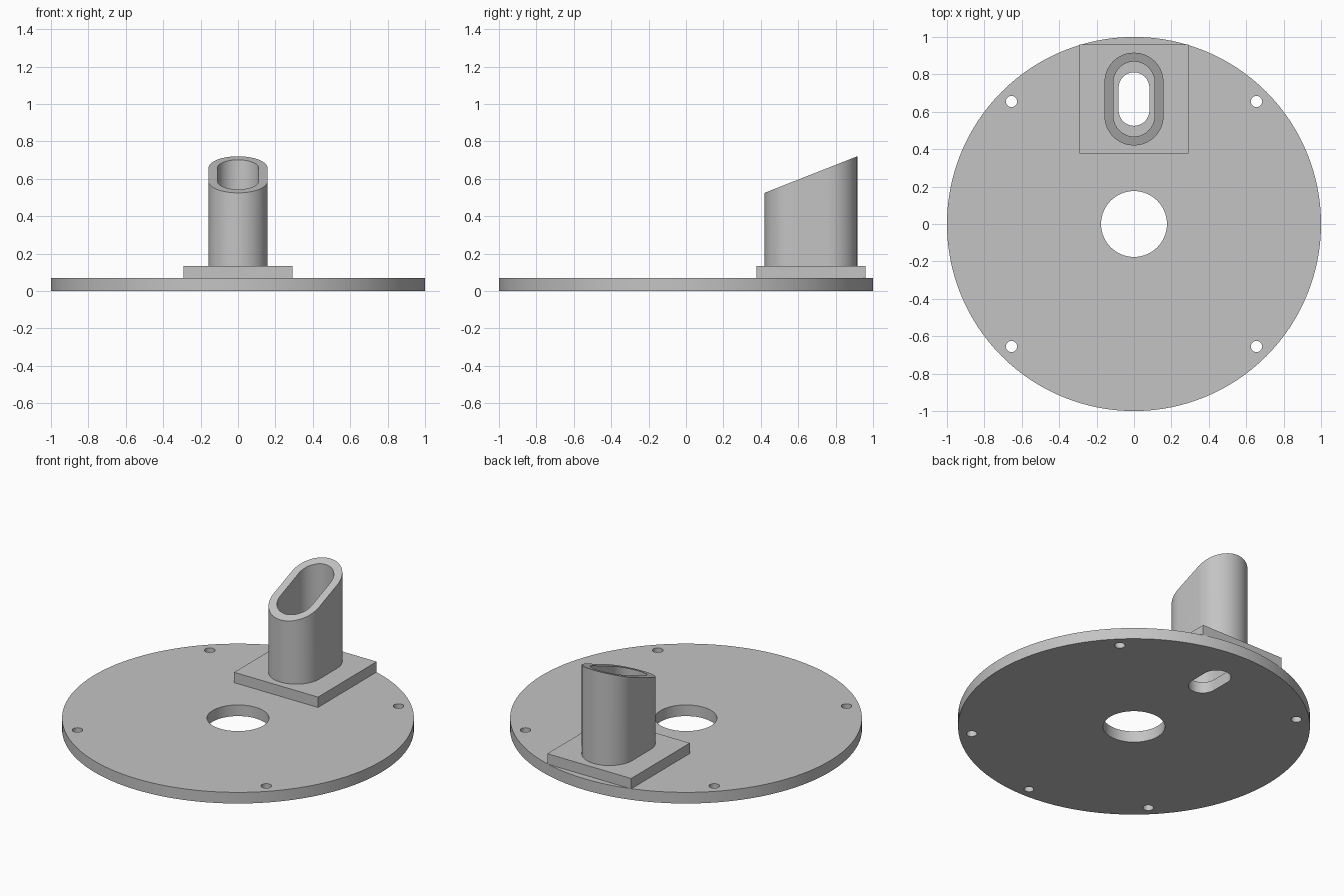
import bpy
import bmesh
from math import pi, sin, cos

if "Cube" in bpy.data.objects:
    bpy.data.objects.remove(bpy.data.objects["Cube"])

grey = bpy.data.materials.new("plain grey")
grey.use_nodes = True
colour = (0.55, 0.55, 0.55, 1)
grey.diffuse_color = colour
grey.node_tree.nodes["Principled BSDF"].inputs["Base Color"].default_value = colour


def prism(name, outline, bottom, top):
    """Extrude an outline from bottom to top; top is a function of y."""
    bm = bmesh.new()
    low = [bm.verts.new((x, y, bottom)) for x, y in outline]
    high = [bm.verts.new((x, y, top(y))) for x, y in outline]
    bm.faces.new(low[::-1])
    bm.faces.new(high)
    for i in range(len(low)):
        j = (i + 1) % len(low)
        bm.faces.new((low[i], low[j], high[j], high[i]))
    mesh = bpy.data.meshes.new(name)
    bm.to_mesh(mesh)
    bm.free()
    mesh.materials.append(grey)
    obj = bpy.data.objects.new(name, mesh)
    bpy.context.collection.objects.link(obj)
    return obj


def circle(x, y, r, n=32):
    return [(x + r * cos(2 * pi * i / n), y + r * sin(2 * pi * i / n)) for i in range(n)]


def slot(y, r, straight, n=32):
    """Rounded slot along y, made of two half circles."""
    points = []
    for start, shift in ((0, straight), (pi, -straight)):
        for i in range(n + 1):
            a = start + pi * i / n
            points.append((r * cos(a), y + shift + r * sin(a)))
    return points


def level(z):
    return lambda y: z


def cut(obj, cutters):
    """Subtract each cutter, then remove it."""
    bpy.context.view_layer.objects.active = obj
    for cutter in cutters:
        cutter.hide_render = True
        mod = obj.modifiers.new("cut", "BOOLEAN")
        mod.operation = "DIFFERENCE"
        mod.solver = "EXACT"
        mod.object = cutter
        bpy.ops.object.modifier_apply(modifier=mod.name)
        bpy.data.objects.remove(cutter)


def smooth(obj):
    bpy.ops.object.select_all(action="DESELECT")
    obj.select_set(True)
    bpy.context.view_layer.objects.active = obj
    bpy.ops.object.shade_smooth_by_angle(angle=pi / 6)


DISC_TOP, PAD_TOP, SLOT_Y = 0.07, 0.135, 0.668

# Round base with centre hole, four screw holes, slot and a blind hole underneath
base = prism("base_disc", circle(0, 0, 1, 128), 0, level(DISC_TOP))
holes = [prism("centre_cutter", circle(0, 0, 0.176, 64), -0.1, level(0.2)),
         prism("slot_cutter", slot(SLOT_Y, 0.082, 0.061), -0.1, level(0.2)),
         prism("blind_cutter", circle(0, -0.93, 0.028), -0.1, level(0.045))]
for sx in (-1, 1):
    for sy in (-1, 1):
        holes.append(prism("screw_cutter", circle(sx * 0.655, sy * 0.655, 0.03), -0.1, level(0.2)))
cut(base, holes)

# Square pad under the tube
h = 0.291
square = [(-h, SLOT_Y - h), (h, SLOT_Y - h), (h, SLOT_Y + h), (-h, SLOT_Y + h)]
pad = prism("square_pad", square, DISC_TOP, level(PAD_TOP))
cut(pad, [prism("pad_cutter", slot(SLOT_Y, 0.11, 0.09), 0, level(0.3))])

# Hollow tube with a slanted top, higher at the back
tube = prism("slanted_tube", slot(SLOT_Y, 0.158, 0.09), PAD_TOP,
             lambda y: 0.525 + (y - 0.42) * 0.394)
cut(tube, [prism("bore_cutter", slot(SLOT_Y, 0.11, 0.09), 0, level(1))])

for part in (base, pad, tube):
    smooth(part)
